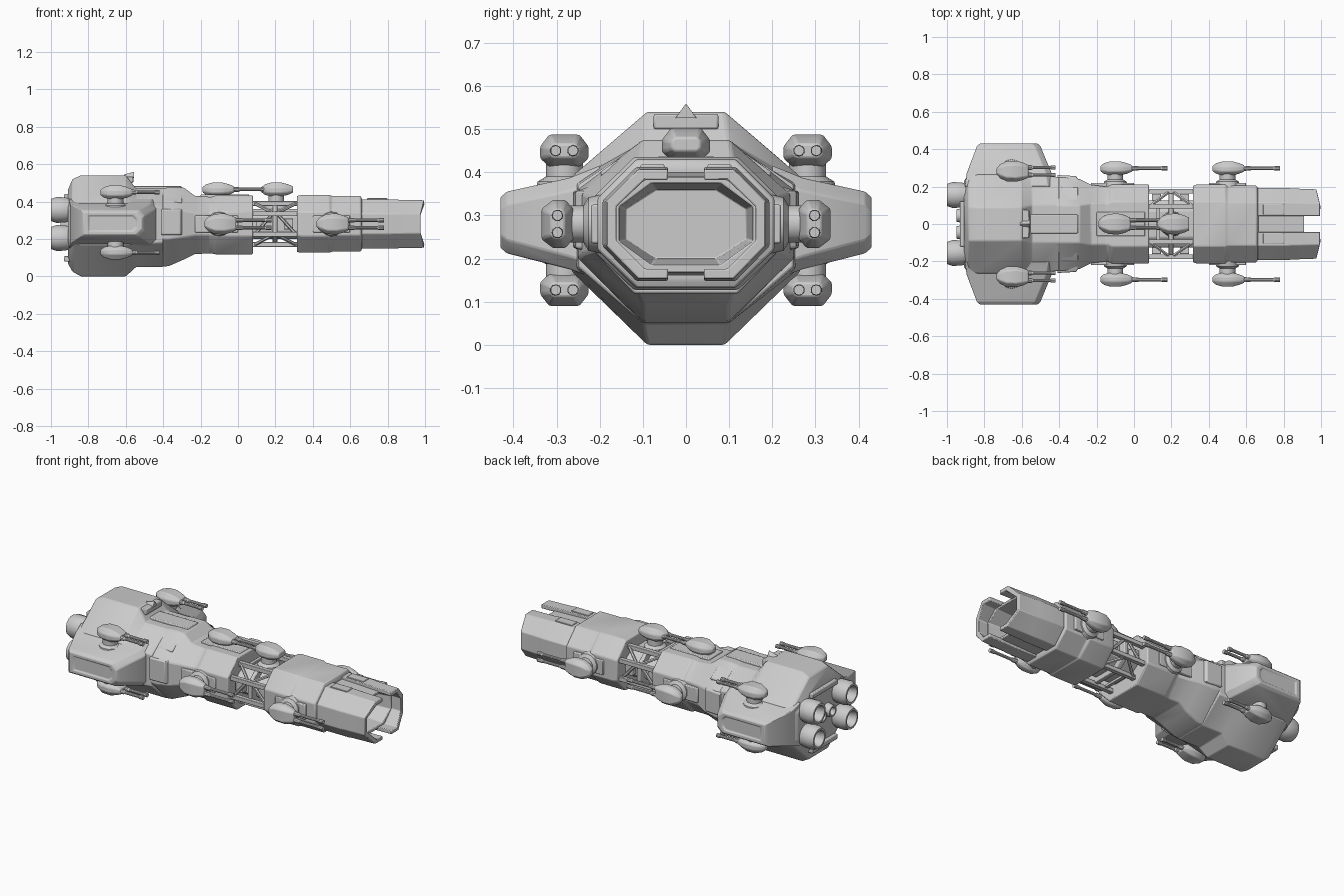
import bpy, bmesh, math
from mathutils import Vector, Matrix


def finish(name, bm, bevel=0.006):
    bmesh.ops.recalc_face_normals(bm, faces=bm.faces)
    me = bpy.data.meshes.new(name)
    bm.to_mesh(me)
    bm.free()
    ob = bpy.data.objects.new(name, me)
    bpy.context.collection.objects.link(ob)
    if bevel:
        m = ob.modifiers.new("bevel", "BEVEL")
        m.width, m.segments, m.limit_method = bevel, 2, "ANGLE"
        m.angle_limit = math.radians(25)
    return ob


def loft(name, rings, bevel=0.006, mat=None):
    """Skin a list of equal-length point rings and cap both ends."""
    bm = bmesh.new()
    vs = [[bm.verts.new(p) for p in r] for r in rings]
    n = len(vs[0])
    for a, b in zip(vs, vs[1:]):
        for i in range(n):
            j = (i + 1) % n
            bm.faces.new((a[i], a[j], b[j], b[i]))
    bm.faces.new(vs[0])
    bm.faces.new(vs[-1])
    if mat:
        bm.transform(mat)
    return finish(name, bm, bevel)


def octo(x, w, a, zt, zu, zl, zb):
    """Eight-sided section: half width, half flat width, four heights."""
    half = [(a, zt), (w, zu), (w, zl), (a, zb)]
    return [(x, y, z) for y, z in half] + [(x, -y, z) for y, z in reversed(half)]


def hull(name, stations, bevel=0.006, mat=None):
    return loft(name, [octo(*s) for s in stations], bevel, mat)


def box(name, lo, hi, bevel=0.005):
    r = lambda x: [(x, lo[1], lo[2]), (x, hi[1], lo[2]), (x, hi[1], hi[2]), (x, lo[1], hi[2])]
    return loft(name, [r(lo[0]), r(hi[0])], bevel)


def tube(name, p, q, prof, seg=12, mat=None, bevel=0):
    """Turned shape from p to q; prof is (fraction, radius) pairs."""
    p, q = Vector(p), Vector(q)
    rot = (q - p).to_track_quat("Z", "Y")
    rings = [[p + (q - p) * t + rot @ Vector((r * math.cos(k), r * math.sin(k), 0))
              for k in [2 * math.pi * (i + .5) / seg for i in range(seg)]] for t, r in prof]
    return loft(name, rings, bevel, mat)


# Rear hull, stepped neck and mid body
hull("rear_hull", [(-.91, .23, .08, .46, .36, .2, .07), (-.885, .26, .09, .52, .38, .18, .025),
                   (-.84, .265, .09, .54, .39, .17, 0), (-.6, .265, .09, .54, .39, .17, 0),
                   (-.545, .26, .1, .47, .38, .175, .05), (-.40, .25, .1, .47, .37, .18, .05)])
hull("neck", [(-.42, .25, .1, .47, .36, .2, .05), (-.37, .25, .1, .475, .36, .2, .055),
              (-.29, .24, .1, .475, .35, .21, .09), (-.23, .21, .11, .43, .34, .22, .12),
              (-.15, .2, .11, .425, .34, .22, .122)])
hull("mid_body", [(-.24, .2, .11, .425, .34, .22, .122), (-.14, .2, .11, .425, .34, .22, .122),
                  (-.12, .212, .12, .432, .345, .215, .118), (.08, .212, .12, .432, .345, .215, .118)])
box("bridge_step", (-.64, -.075, .5), (-.56, .075, .535))
loft("bridge_fin", [[(-.61, -.02, .53), (-.61, .02, .53), (-.61, 0, .545)],
                    [(-.555, -.025, .525), (-.555, .025, .525), (-.555, 0, .56)]], .002)
box("dorsal_ridge", (-.57, -.05, .44), (-.3, .05, .482))
box("dorsal_plate", (-.2, -.065, .41), (.06, .065, .438))
box("keel_plate", (-.8, -.07, -.0), (-.62, .07, .03), .003)

# Collar behind the nose
hull("front_collar", [(.315, .205, .12, .43, .34, .22, .13), (.34, .212, .12, .435, .345, .215, .127),
                      (.49, .212, .12, .435, .345, .215, .127), (.5, .205, .115, .43, .34, .22, .132),
                      (.655, .205, .115, .43, .34, .22, .132), (.665, .185, .105, .41, .33, .23, .15)])

# Hollow nose core, recessed at the front
hull("nose_core", [(.64, .18, .1, .4, .33, .23, .16), (.91, .17, .09, .39, .33, .23, .168),
                   (.91, .155, .08, .375, .32, .24, .185), (.76, .14, .07, .36, .315, .245, .2)], .003)

# Two split nose shells, C-shaped in section
for s in (1, -1):
    def shell(x, k, dx=0):
        out = [(.042, .412), (.115, .412), (.193, .335), (.193, .228), (.115, .148), (.042, .148)]
        inn = [(.042, .172), (.1, .172), (.168, .24), (.168, .322), (.1, .386), (.042, .386)]
        return [(x - (dx if y > .15 else 0), s * (y if y < .05 else y * k), .28 + (z - .28) * k)
                for y, z in out + inn]
    loft("nose_shell", [shell(.66, 1), shell(.82, 1), shell(.84, .985), shell(.995, .96, .02)], .004)
    box("nose_shell_plate", (.69, min(s * .05, s * .105), .4), (.8, max(s * .05, s * .105), .418), .003)

# Open truss section between the bodies
hull("truss_core", [(.06, .125, .07, .36, .32, .24, .2), (.34, .125, .07, .36, .32, .24, .2)])
hull("truss_ring", [(.185, .17, .095, .39, .33, .23, .17), (.21, .17, .095, .39, .33, .23, .17)], .003)
for s in (1, -1):
    for y, z in ((.095, .39), (.175, .335), (.175, .225), (.095, .17)):
        box("truss_rail", (.07, s * y - .013, z - .013), (.33, s * y + .013, z + .013), .003)
    for x0, x1 in ((.09, .185), (.31, .21)):
        tube("truss_brace", (x0, s * .17, .225), (x1, s * .17, .335), [(0, .009), (1, .009)], 6)
        tube("truss_brace", (x0, s * .1, .39), (x1, s * .17, .34), [(0, .009), (1, .009)], 6)
        tube("truss_brace", (x0, s * .1, .17), (x1, s * .17, .22), [(0, .009), (1, .009)], 6)
    for x in (.12, .27):
        box("truss_block", (x - .025, s * .14 - .02, .25), (x + .025, s * .14 + .02, .31), .004)
    for z in (.385, .175):
        box("truss_crossbar", (.12, -.09, z - .008), (.14, .09, z + .008), .002)

    # Side wings with raised edge panels
    def wing(y, x0, x1, z0, z1, c=.03):
        return [(x0, s * y, z0), (x1 - c, s * y, z0), (x1, s * y, z0 + c),
                (x1, s * y, z1 - c), (x1 - c, s * y, z1), (x0, s * y, z1)]
    loft("side_wing", [wing(.2, -.905, -.43, .15, .415), wing(.27, -.895, -.44, .175, .387),
                       wing(.415, -.84, -.5, .212, .355), wing(.43, -.825, -.515, .225, .342),
                       wing(.43, -.8, -.54, .24, .327, .02), wing(.423, -.795, -.545, .245, .322, .02)], .004)

    # Flank plates on the neck and bodies
    loft("neck_flank", [[(x, s * y, z) for y, z in ((.19, .2), (.19, .38), (w, .355), (w, .225))]
                        for x, w in ((-.41, .262), (-.31, .256), (-.285, .222))], .004)
    for x0, x1 in ((-.23, .0), (.4, .6)):
        box("flank_plate", (x0, s * .205 - .015, .235), (x1, s * .205 + .015, .325))
    loft("shoulder_block", [[(x, s * y, z) for y, z in ((.1, .42), (.12, .5), (.2, .445), (.2, .38))]
                            for x in (-.82, -.7)], .006)
    loft("shoulder_vent", [[(x, s * y, z) for y, z in ((.09, .4), (.12, .455), (.2, .4), (.18, .36))]
                           for x in (-.39, -.3)], .006)

    # Main engines, upper and lower on each side
    for z in (.355, .205):
        tube("engine", (-.86, s * .155, z), (-1, s * .155, z),
             [(0, .055), (.25, .06), (.45, .069), (.8, .07), (1, .06), (1, .048), (.6, .035)], 16)
    tube("inner_thruster", (-.88, s * .045, .28), (-.95, s * .045, .28),
         [(0, .045), (.6, .04), (1, .034), (1, .024), (.6, .018)], 12)

for z0, z1 in ((.43, .46), (.1, .13)):
    box("engine_brace", (-.93, -.12, z0 - .02), (-.88, .12, z1 - .02))


def turret(x, y, z, roll, reach=.27, foot=.1):
    """Twin-barrel turret; roll turns its up direction about the x axis."""
    m = Matrix.Translation((x, y, z)) @ Matrix.Rotation(math.radians(roll), 4, "X")
    hull("turret_body", [(-.09, .015, .01, .012, .005, -.01, -.015), (-.07, .038, .02, .027, .008, -.014, -.03),
                         (-.035, .054, .033, .037, .01, -.018, -.037), (.015, .056, .035, .037, .01, -.018, -.037),
                         (.05, .047, .03, .028, .008, -.015, -.03), (.08, .034, .026, .016, .006, -.01, -.017)],
         .008, m)
    tube("turret_pedestal", (-.01, 0, -.02), (-.01, 0, -foot),
         [(0, .043), (.5, .043), (.65, .062), (1, .068)], 14, m)
    if reach:
        for s in (1, -1):
            tube("turret_barrel", (.04, s * .02, 0), (reach, s * .02, 0),
                 [(0, .014), (.3, .013), (.34, .009), (.85, .009), (.87, .012), (1, .012)], 10, m)


# Flank, wing and dorsal turrets
for s in (1, -1):
    for x in (-.09, .51):
        turret(x, s * .298, .28, -90 * s)
    turret(-.645, s * .282, .45, 0, .225)
    turret(-.645, s * .282, .127, 180, .225)
turret(-.1, 0, .465, 0, .25, .06)
turret(.215, 0, .465, 0, 0, .11)

# Smooth shading with crisp edges
bpy.ops.object.select_all(action="SELECT")
bpy.context.view_layer.objects.active = bpy.context.selected_objects[0]
bpy.ops.object.shade_smooth_by_angle(angle=math.radians(30))
